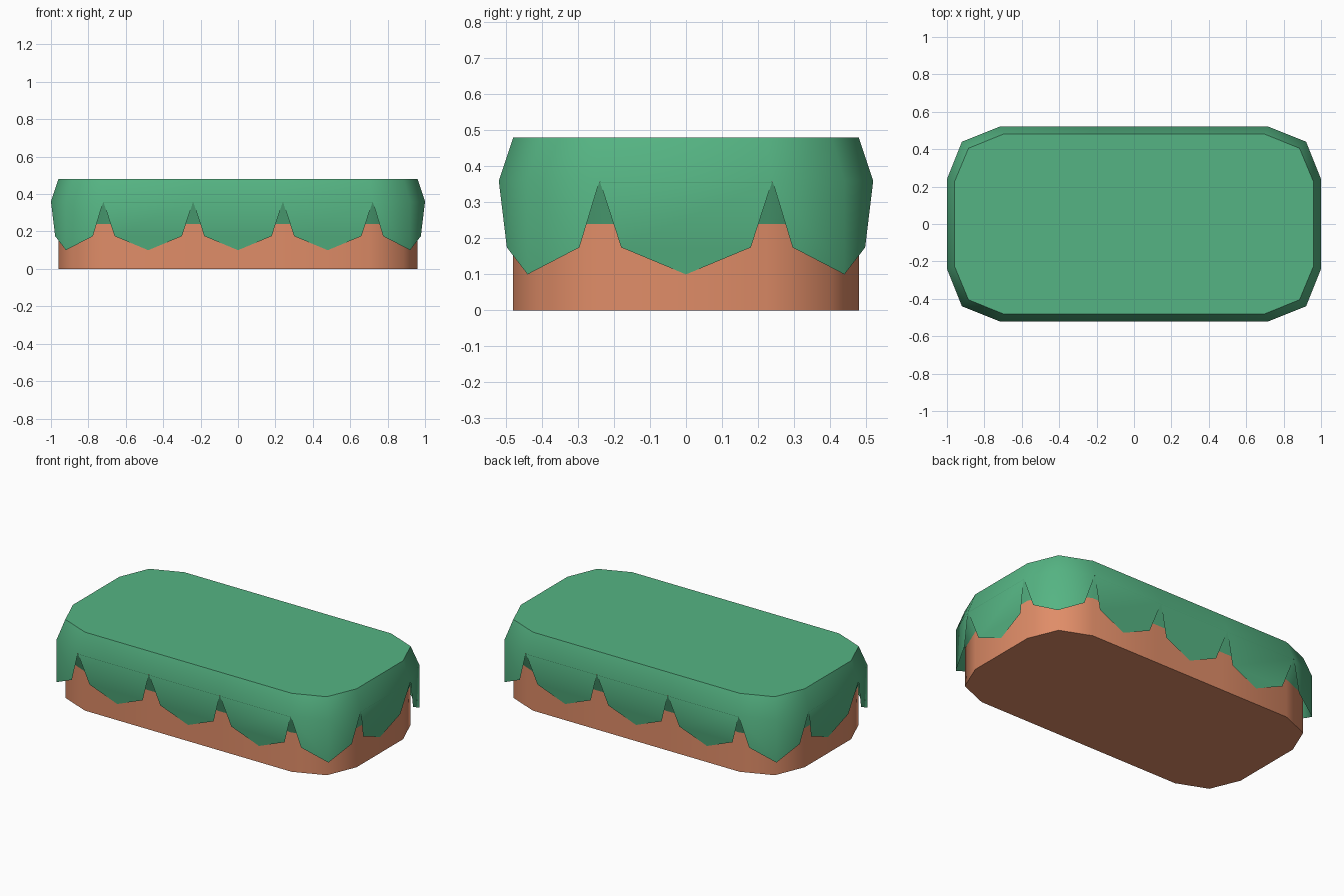
import bpy, bmesh
from mathutils import Vector

if "Cube" in bpy.data.objects:
    bpy.data.objects.remove(bpy.data.objects["Cube"])


def material(name, rgb):
    m = bpy.data.materials.new(name)
    m.diffuse_color = (*rgb, 1)
    m.use_nodes = True
    m.node_tree.nodes["Principled BSDF"].inputs["Base Color"].default_value = m.diffuse_color
    return m


GREEN = material("grass green", (0.091, 0.456, 0.227))
BROWN = material("clay brown", (0.745, 0.266, 0.138))


def outline(quarter):
    """Mirror a quarter outline into a full counter-clockwise ring."""
    pts = [Vector(p) for p in quarter]
    half = pts + [Vector((-p.x, p.y)) for p in reversed(pts)]
    return half + [-p for p in half]


OUTER = outline([(1, 0.24), (0.92, 0.44), (0.72, 0.52), (0.24, 0.52)])
INNER = outline([(0.96, 0.225), (0.885, 0.405), (0.70, 0.48), (0.235, 0.48)])
N = len(OUTER)
CORNERS = {1, 6, 9, 14}
RIM, TOP, SOIL_TOP, TEETH, TIP = 0.36, 0.48, 0.24, 0.175, 0.10


def ring(bm, pts, z):
    return [bm.verts.new((p.x, p.y, z)) for p in pts]


def bridge(bm, low, high):
    for i in range(N):
        j = (i + 1) % N
        bm.faces.new((low[i], low[j], high[j], high[i]))


def finish(bm, name, mat):
    me = bpy.data.meshes.new(name)
    bm.to_mesh(me)
    bm.free()
    me.materials.append(mat)
    ob = bpy.data.objects.new(name, me)
    bpy.context.collection.objects.link(ob)
    bpy.ops.object.select_all(action='DESELECT')
    ob.select_set(True)
    bpy.context.view_layer.objects.active = ob
    bpy.ops.object.shade_smooth_by_angle(angle=0.87)


# Soil block
bm = bmesh.new()
base = ring(bm, INNER, 0)
bridge(bm, base, ring(bm, INNER, SOIL_TOP))
bm.faces.new(base[::-1])
finish(bm, "soil_base", BROWN)

# Sloped underside of the grass, seen through the notches
bm = bmesh.new()
bridge(bm, ring(bm, INNER, SOIL_TOP), ring(bm, OUTER, RIM - 0.003))
finish(bm, "grass_underside", GREEN)

# Grass top with sloped rim
bm = bmesh.new()
rim = ring(bm, OUTER, RIM)
top = ring(bm, INNER, TOP)
bridge(bm, rim, top)
bm.faces.new(top)


# Hanging grass teeth: flat ones lean in to the soil, corner ones fold
def low_vert(p, z, inward=Vector((0, 0))):
    q = p + inward * 0.038 * (RIM - z) / (RIM - TIP)
    return bm.verts.new((q.x, q.y, z))


for i in range(N):
    if i in CORNERS:
        continue
    j = (i + 1) % N
    a, b = OUTER[i], OUTER[j]
    if j in CORNERS:
        k = (i + 2) % N
        left = low_vert(a.lerp(b, 0.28), TEETH)
        tip = low_vert(b, TIP)
        right = low_vert(OUTER[k].lerp(b, 0.28), TEETH)
        bm.faces.new((rim[i], left, tip, rim[j]))
        bm.faces.new((rim[j], tip, right, rim[k]))
    else:
        d = (b - a).normalized()
        n = Vector((-d.y, d.x))
        left = low_vert(a.lerp(b, 0.125), TEETH, n)
        tip = low_vert(a.lerp(b, 0.5), TIP, n)
        right = low_vert(a.lerp(b, 0.875), TEETH, n)
        bm.faces.new((rim[i], left, tip, right, rim[j]))
finish(bm, "grass_top", GREEN)
